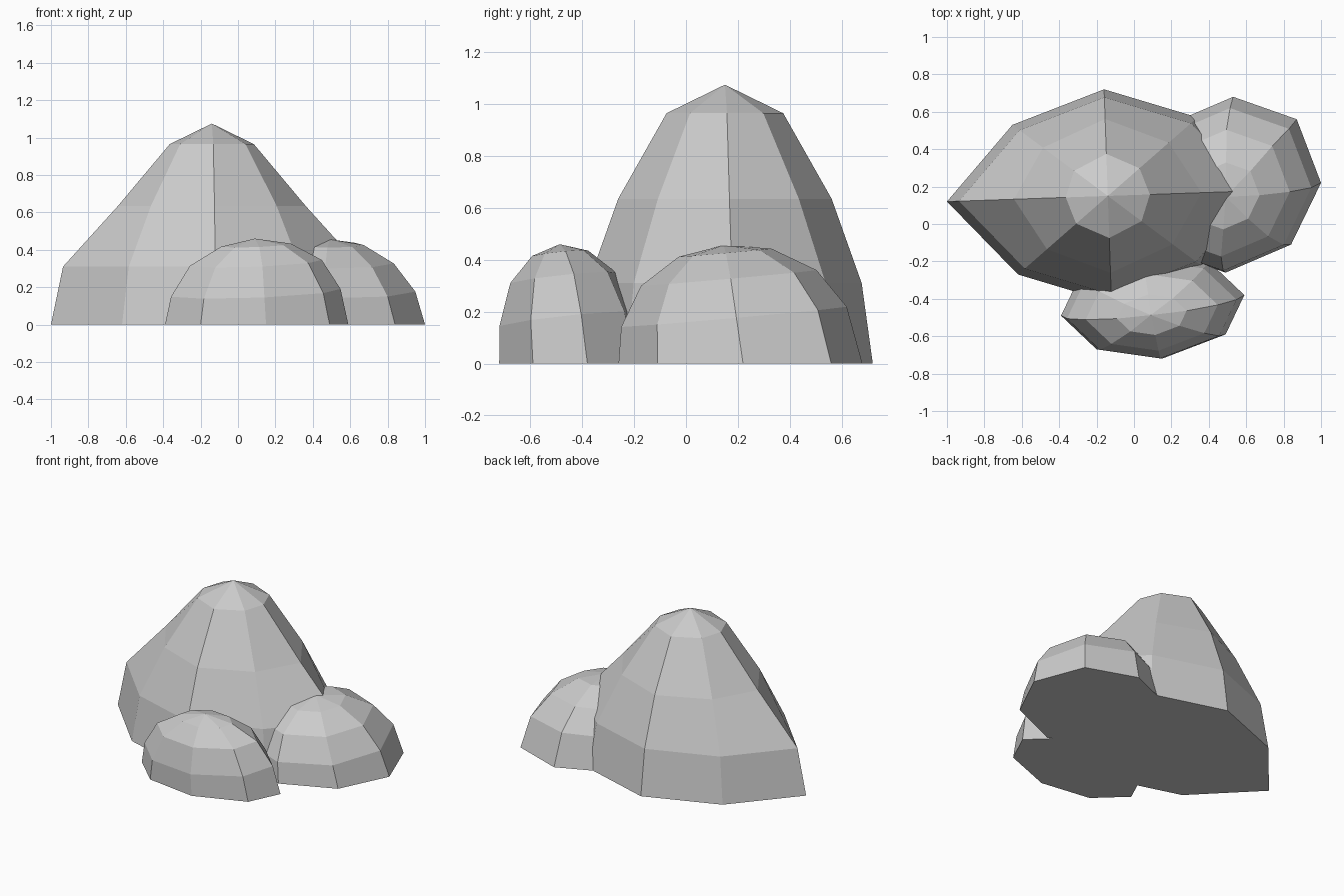
import bpy
import bmesh
from mathutils import Vector

if "Cube" in bpy.data.objects:
    bpy.data.objects.remove(bpy.data.objects["Cube"])


def rock(name, half, rings, apex, tilt=(0, 0)):
    """Eight-sided boulder. half: four base offsets, mirrored through the centre.
    rings: (centre x, centre y, height, radius factor, radius added)."""
    offsets = [Vector(p) for p in half]
    offsets += [-p for p in offsets]
    bm = bmesh.new()
    loops = []
    for cx, cy, z, mult, add in rings:
        loop = []
        for p in offsets:
            d = p.normalized() * (p.length * mult + add)
            lean = d.x * tilt[0] + d.y * tilt[1] if z > 0 else 0
            loop.append(bm.verts.new((cx + d.x, cy + d.y, z + lean)))
        loops.append(loop)
    top = bm.verts.new(apex)
    n = len(offsets)
    # Flat underside, side bands, pointed cap
    bm.faces.new(loops[0][::-1])
    for low, high in zip(loops, loops[1:]):
        for i in range(n):
            j = (i + 1) % n
            bm.faces.new((low[i], low[j], high[j], high[i]))
    for i in range(n):
        bm.faces.new((loops[-1][i], loops[-1][(i + 1) % n], top))
    bmesh.ops.recalc_face_normals(bm, faces=bm.faces)
    mesh = bpy.data.meshes.new(name)
    bm.to_mesh(mesh)
    bm.free()
    obj = bpy.data.objects.new(name, mesh)
    bpy.context.collection.objects.link(obj)
    return obj


# Tall main boulder: long at the base, round near the peak
rock("large_boulder",
     [(0.86, 0.03), (0.48, 0.42), (-0.02, 0.57), (-0.51, 0.38)],
     [(-0.14, 0.15, 0, 1, 0), (-0.14, 0.15, 0.31, 0.925, 0),
      (-0.14, 0.15, 0.635, 0.31, 0.235), (-0.14, 0.15, 0.965, 0, 0.225)],
     (-0.14, 0.15, 1.075))

# Small dome at the front
rock("front_boulder",
     [(0.49, 0.055), (0.30, 0.235), (-0.05, 0.285), (-0.39, 0.155)],
     [(0.10, -0.435, 0, 1, 0), (0.095, -0.455, 0.17, 0.925, 0),
      (0.095, -0.472, 0.33, 0.72, 0), (0.095, -0.485, 0.425, 0.38, 0)],
     (0.09, -0.487, 0.46), (0.035, 0.10))

# Small dome at the right
rock("right_boulder",
     [(0.49, 0.01), (0.36, 0.35), (0.02, 0.47), (-0.33, 0.32)],
     [(0.51, 0.21, 0, 1, 0), (0.495, 0.185, 0.18, 0.925, 0),
      (0.48, 0.165, 0.33, 0.72, 0), (0.485, 0.15, 0.4275, 0.38, 0)],
     (0.49, 0.145, 0.456), (-0.01, 0.09))
